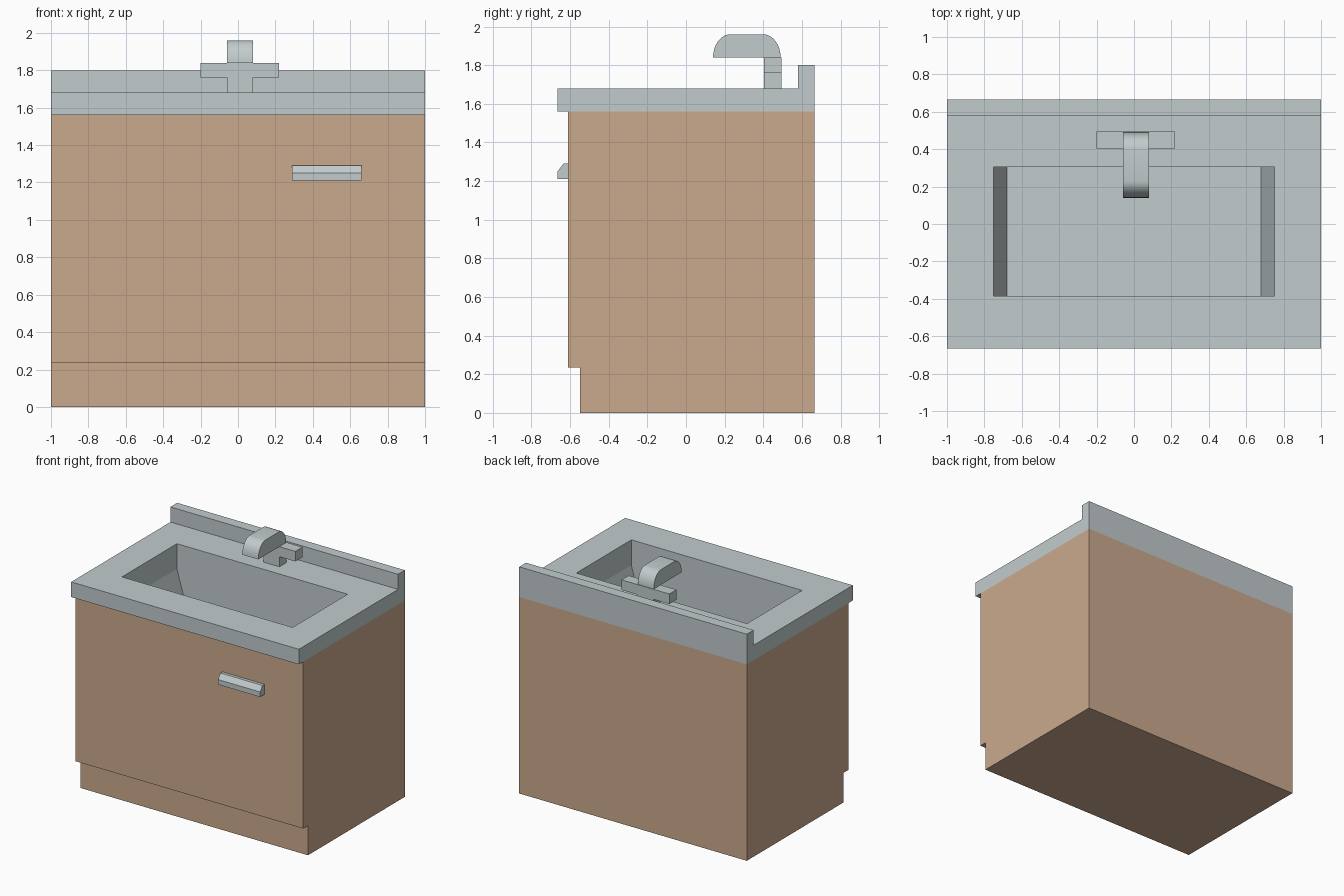
import bpy, bmesh, math

cube = bpy.data.objects.get("Cube")
if cube:
    bpy.data.objects.remove(cube, do_unlink=True)


def material(name, rgb):
    m = bpy.data.materials.new(name)
    m.use_nodes = True
    m.diffuse_color = (*rgb, 1)
    m.node_tree.nodes["Principled BSDF"].inputs["Base Color"].default_value = (*rgb, 1)
    return m


steel = material("pale steel", (0.54, 0.60, 0.61))
wood = material("tan wood", (0.60, 0.40, 0.27))


def finish(name, bm, mat):
    bmesh.ops.recalc_face_normals(bm, faces=bm.faces)
    me = bpy.data.meshes.new(name)
    bm.to_mesh(me)
    bm.free()
    me.materials.append(mat)
    ob = bpy.data.objects.new(name, me)
    bpy.context.collection.objects.link(ob)
    return ob


def extrude_x(name, profile, x0, x1, mat, open_top=None):
    """Sweep a (y, z) outline from x0 to x1, optionally without its top face."""
    bm = bmesh.new()
    face = bm.faces.new([bm.verts.new((x0, y, z)) for y, z in profile])
    new = bmesh.ops.extrude_face_region(bm, geom=[face])["geom"]
    moved = [g for g in new if isinstance(g, bmesh.types.BMVert)]
    bmesh.ops.translate(bm, verts=moved, vec=(x1 - x0, 0, 0))
    bmesh.ops.recalc_face_normals(bm, faces=bm.faces)
    if open_top is not None:
        top = [f for f in bm.faces if all(v.co.z > open_top for v in f.verts)]
        bmesh.ops.delete(bm, geom=top, context="FACES")
    return finish(name, bm, mat)


def box(name, x0, x1, y0, y1, z0, z1, mat):
    return extrude_x(name, [(y0, z0), (y1, z0), (y1, z1), (y0, z1)], x0, x1, mat)


# Cabinet with toe recess, left open under the counter for the basin
extrude_x("cabinet", [(-.55, 0), (.665, 0), (.665, 1.56), (-.61, 1.56),
                      (-.61, .235), (-.55, .235)], -1, 1, wood, open_top=1.5)

# Counter with backsplash, pierced by the basin opening
HOLE_X, HOLE_Y0, HOLE_Y1 = .75, -.385, .305
counter = extrude_x("counter", [(-.665, 1.56), (.665, 1.56), (.665, 1.80),
                                (.58, 1.80), (.58, 1.68), (-.665, 1.68)], -1, 1, steel)
cutter = box("opening_cutter", -HOLE_X, HOLE_X, HOLE_Y0, HOLE_Y1, 1.4, 1.9, steel)
cut = counter.modifiers.new("opening", "BOOLEAN")
cut.operation, cut.solver, cut.object = "DIFFERENCE", "EXACT", cutter
graph = bpy.context.evaluated_depsgraph_get()
counter.data = bpy.data.meshes.new_from_object(counter.evaluated_get(graph))
counter.modifiers.clear()
bpy.data.objects.remove(cutter, do_unlink=True)

# Basin: straight upper walls, ends tapering towards the floor
bm = bmesh.new()
rings = [[bm.verts.new((x, y, z)) for x, y in
          ((-w, HOLE_Y0), (w, HOLE_Y0), (w, HOLE_Y1), (-w, HOLE_Y1))]
         for w, z in ((HOLE_X, 1.56), (HOLE_X, 1.48), (.68, 1.24))]
for upper, lower in zip(rings, rings[1:]):
    for i in range(4):
        j = (i + 1) % 4
        bm.faces.new((upper[i], upper[j], lower[j], lower[i]))
bm.faces.new(rings[-1])
basin = finish("basin", bm, steel)
basin.data.update()
if basin.data.polygons[-1].normal.z < 0:
    basin.data.flip_normals()

# Tap: stem, cross bar and rounded spout
box("tap_stem", -.06, .08, .405, .495, 1.68, 1.76, steel)
box("tap_cross_bar", -.20, .22, .405, .495, 1.76, 1.84, steel)
arc = [math.radians(90 * i / 8) for i in range(9)]
spout_outline = [(.40 + .09 * math.cos(a), 1.84 + .12 * math.sin(a)) for a in arc]
spout_outline += [(.23 - .09 * math.sin(a), 1.84 + .12 * math.cos(a)) for a in arc]
spout = extrude_x("tap_spout", spout_outline, -.06, .08, steel)
bpy.ops.object.select_all(action="DESELECT")
spout.select_set(True)
bpy.context.view_layer.objects.active = spout
bpy.ops.object.shade_smooth_by_angle(angle=math.radians(35))

# Door handle with a chamfered upper edge
extrude_x("door_handle", [(-.61, 1.21), (-.665, 1.21), (-.665, 1.25),
                          (-.635, 1.29), (-.61, 1.29)], .29, .66, steel)
